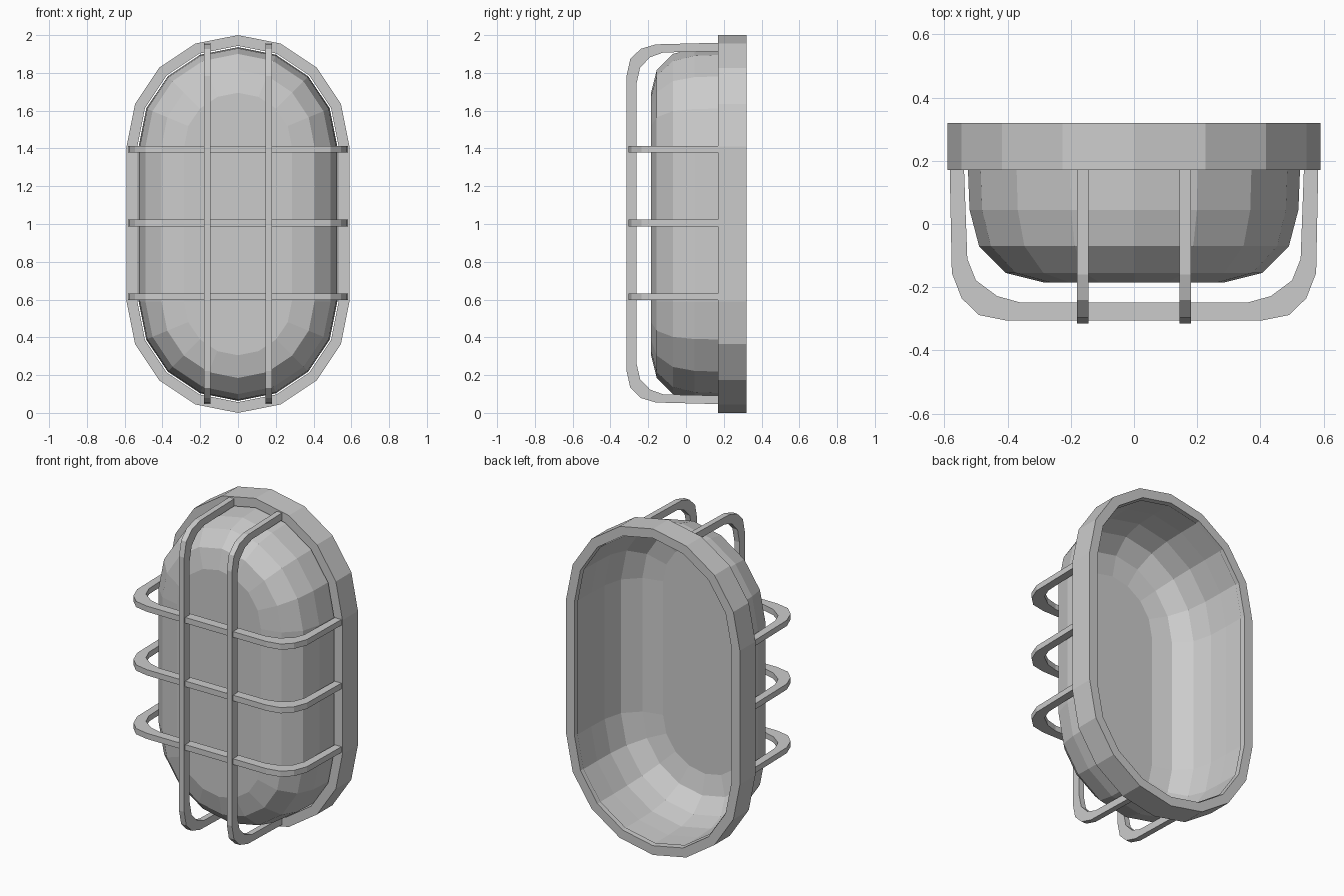
import bpy, bmesh, math

if "Cube" in bpy.data.objects:
    bpy.data.objects.remove(bpy.data.objects["Cube"])


def make_object(name, bm):
    bmesh.ops.recalc_face_normals(bm, faces=bm.faces)
    me = bpy.data.meshes.new(name)
    bm.to_mesh(me)
    bm.free()
    ob = bpy.data.objects.new(name, me)
    bpy.context.collection.objects.link(ob)
    return ob


def stadium(bm, r, y):
    """Loop of verts: two 8-sided half circles joined by straight sides."""
    loop = []
    for cz, start in ((1.41, 0), (0.59, math.pi)):
        for i in range(9):
            a = start + i * math.pi / 8
            loop.append(bm.verts.new((r * math.cos(a), y, cz + r * math.sin(a))))
    return loop


def bridge(bm, a, b):
    n = len(a)
    for i in range(n):
        j = (i + 1) % n
        bm.faces.new((a[i], a[j], b[j], b[i]))


# Mounting frame: oval ring with rectangular section
bm = bmesh.new()
section = [(0.59, 0.17), (0.59, 0.32), (0.533, 0.32), (0.533, 0.17)]
loops = [stadium(bm, r, y) for r, y in section]
for k in range(4):
    bridge(bm, loops[k], loops[(k + 1) % 4])
make_object("mounting_frame", bm)

# Lamp cover: open-backed rounded shell with flat front
bm = bmesh.new()
profile = [(0.526, 0.30), (0.525, 0.17), (0.52, 0.045), (0.49, -0.07),
           (0.405, -0.155), (0.285, -0.185)]
loops = [stadium(bm, r, y) for r, y in profile]
for a, b in zip(loops, loops[1:]):
    bridge(bm, a, b)
bm.faces.new(loops[-1])
make_object("lamp_cover", bm)


def guard_bar(name, outer, inner, place, width):
    """Flat U-shaped bar; half outlines are (side, y), mirrored in side."""
    bm = bmesh.new()
    out = outer + [(-s, y) for s, y in reversed(outer)]
    inn = inner + [(-s, y) for s, y in reversed(inner)]
    rows = []
    for path, off in ((out, -width / 2), (out, width / 2),
                      (inn, width / 2), (inn, -width / 2)):
        rows.append([bm.verts.new(place(s, y, off)) for s, y in path])
    for k in range(4):
        a, b = rows[k], rows[(k + 1) % 4]
        for i in range(len(a) - 1):
            bm.faces.new((a[i], a[i + 1], b[i + 1], b[i]))
    for end in (0, -1):
        bm.faces.new([r[end] for r in rows])
    make_object(name, bm)


# Horizontal guard bars
h_out = [(0.583, 0.19), (0.576, -0.155), (0.545, -0.235), (0.49, -0.288), (0.405, -0.305)]
h_in = [(0.538, 0.19), (0.527, -0.11), (0.50, -0.178), (0.433, -0.228), (0.36, -0.248)]
for i, z in enumerate((0.615, 1.005, 1.395)):
    guard_bar(f"horizontal_guard_{i + 1}", h_out, h_in,
              lambda s, y, o, z=z: (s, y, z + o), 0.035)

# Vertical guard bars
v_out = [(0.957, 0.19), (0.948, -0.16), (0.924, -0.24), (0.87, -0.295), (0.78, -0.315)]
v_in = [(0.912, 0.19), (0.905, -0.12), (0.88, -0.19), (0.825, -0.243), (0.74, -0.262)]
for i, x in enumerate((-0.162, 0.162)):
    guard_bar(f"vertical_guard_{i + 1}", v_out, v_in,
              lambda s, y, o, x=x: (x + o, y, 1.003 + s), 0.035)
